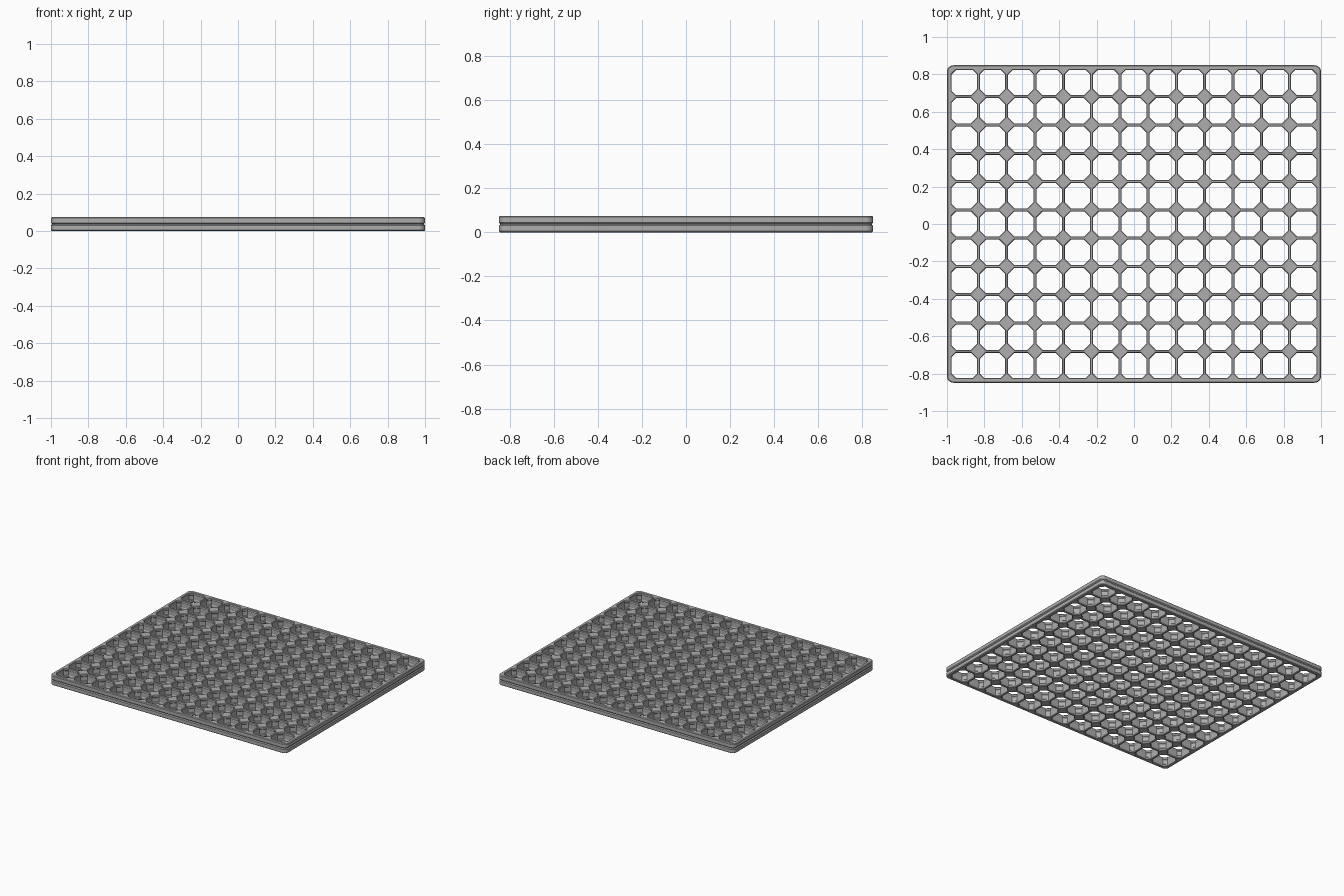
import bpy
import bmesh
from math import sin, cos, pi

default_cube = bpy.data.objects.get("Cube")
if default_cube:
    bpy.data.objects.remove(default_cube, do_unlink=True)

COLS, ROWS = 13, 11
PITCH = 0.1512
HEIGHT = 0.074
MID = HEIGHT / 2
HALF_X, HALF_Y = COLS * PITCH / 2, ROWS * PITCH / 2
MARGIN = 1 - HALF_X

grey = bpy.data.materials.new("plain grey")
grey.use_nodes = True
grey.diffuse_color = (0.42, 0.42, 0.42, 1)
grey.node_tree.nodes["Principled BSDF"].inputs["Base Color"].default_value = grey.diffuse_color


def finish(bm, name):
    bmesh.ops.remove_doubles(bm, verts=bm.verts, dist=0.0001)
    bmesh.ops.recalc_face_normals(bm, faces=bm.faces)
    mesh = bpy.data.meshes.new(name)
    bm.to_mesh(mesh)
    bm.free()
    mesh.materials.append(grey)
    obj = bpy.data.objects.new(name, mesh)
    bpy.context.collection.objects.link(obj)
    return obj


def ring(bm, points, z):
    return [bm.verts.new((x, y, z)) for x, y in points]


def bridge(bm, a, b):
    for i in range(len(a)):
        j = (i + 1) % len(a)
        bm.faces.new((a[i], a[j], b[j], b[i]))


# Cell wall: half thickness at each height, with bevelled lips and a recess
half_profile = [(0, 0.005), (0.004, 0.008), (0.016, 0.008), (0.021, 0.005)]
wall_profile = half_profile + [(HEIGHT - z, w) for z, w in reversed(half_profile)]
CORNERS = [(-1, -1), (1, -1), (1, 1), (-1, 1)]


def add_cell(bm, col, row):
    cx = -HALF_X + (col + 0.5) * PITCH
    cy = -HALF_Y + (row + 0.5) * PITCH
    half = PITCH / 2

    def octagon(wall):
        points = []
        for sx, sy in CORNERS:
            on_border = not (0 <= col + sx < COLS and 0 <= row + sy < ROWS)
            cut = (0.032 if on_border else 0.041) - half_profile[1][1]
            r = half - wall
            along_x = (cx + sx * (r - cut), cy + sy * r)
            along_y = (cx + sx * r, cy + sy * (r - cut))
            points += [along_x, along_y] if sx * sy < 0 else [along_y, along_x]
        return points

    rings = [ring(bm, octagon(w), z) for z, w in wall_profile]
    for lower, upper in zip(rings, rings[1:]):
        bridge(bm, lower, upper)
    # Bars and diamond joints around the opening, top and bottom
    for inner, z in ((rings[0], 0), (rings[-1], HEIGHT)):
        square = ring(bm, [(cx + sx * half, cy + sy * half) for sx, sy in CORNERS], z)
        for k in range(4):
            n = (k + 1) % 4
            bm.faces.new((square[k], inner[2 * k], inner[2 * k + 1]))
            bm.faces.new((square[k], square[n], inner[2 * n], inner[2 * k + 1]))


lattice = bmesh.new()
for col in range(COLS):
    for row in range(ROWS):
        add_cell(lattice, col, row)
finish(lattice, "grid_lattice")


# Outer rim with rounded corners, bevelled edges and a groove round the middle
def rounded_rectangle(offset, radius, steps=8):
    points = []
    for k, (sx, sy) in enumerate(CORNERS):
        x = sx * (HALF_X + offset - radius)
        y = sy * (HALF_Y + offset - radius)
        for s in range(steps + 1):
            a = pi + k * pi / 2 + s * pi / 2 / steps
            points.append((x + radius * cos(a), y + radius * sin(a)))
    return points


rim_half = [(0, 0), (0, MARGIN - 0.005), (0.005, MARGIN),
            (MID - 0.007, MARGIN), (MID - 0.001, MARGIN - 0.006)]
rim_profile = rim_half + [(HEIGHT - z, o) for z, o in reversed(rim_half)]
rim = bmesh.new()
rim_rings = [ring(rim, rounded_rectangle(o, 0.001 if o == 0 else 0.034 - MARGIN + o), z)
             for z, o in rim_profile]
for lower, upper in zip(rim_rings, rim_rings[1:]):
    bridge(rim, lower, upper)
rim_object = finish(rim, "outer_rim")
bpy.context.view_layer.objects.active = rim_object
rim_object.select_set(True)
bpy.ops.object.shade_smooth_by_angle(angle=pi / 7)
